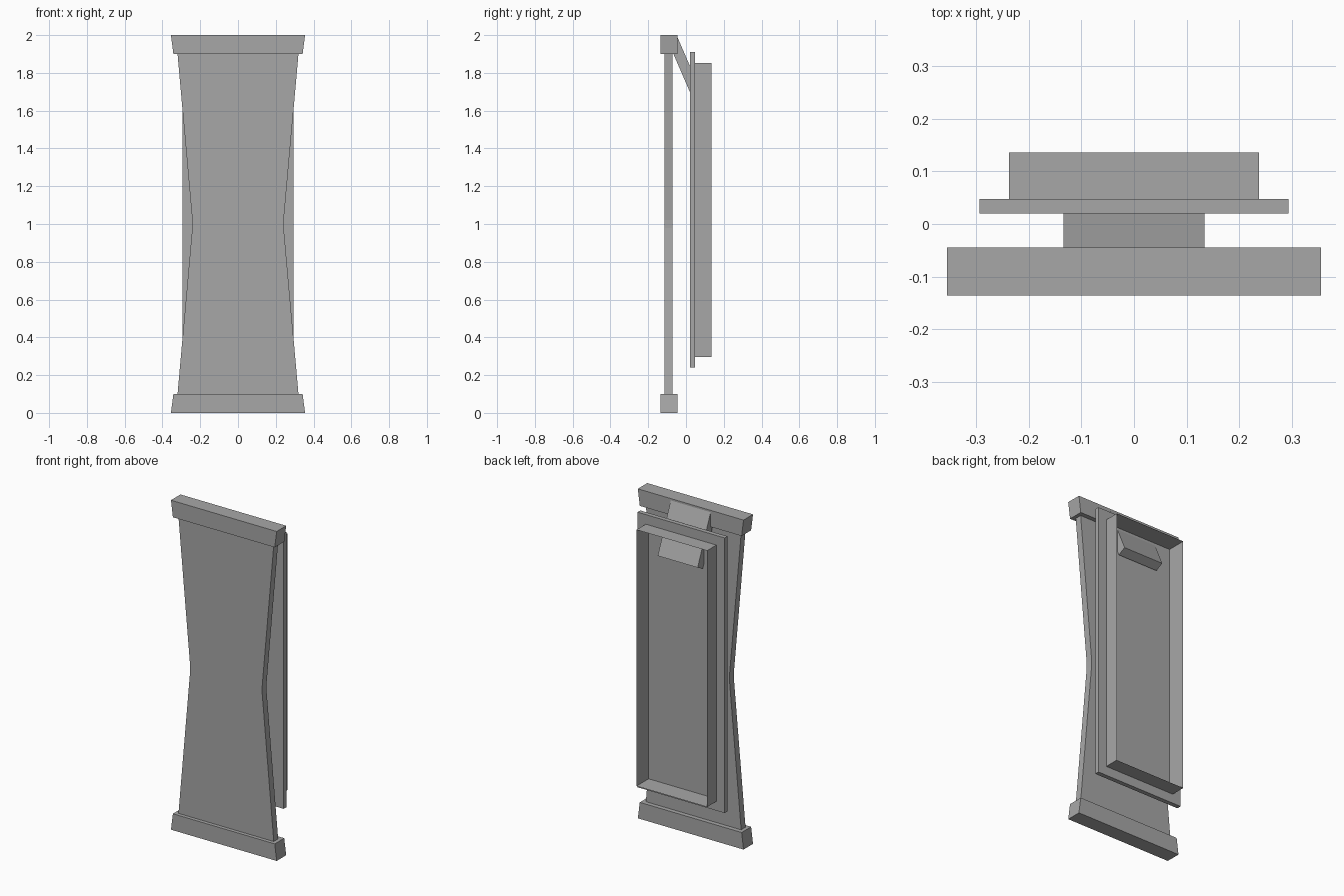
import bpy
import bmesh

cube = bpy.data.objects.get("Cube")
if cube:
    bpy.data.objects.remove(cube, do_unlink=True)

grey = bpy.data.materials.new("plain_grey")
grey.use_nodes = True
colour = (0.39, 0.39, 0.39, 1)
grey.diffuse_color = colour
grey.node_tree.nodes["Principled BSDF"].inputs["Base Color"].default_value = colour


def loft(name, rings, start=True, end=True):
    """Join matching rings of points, with optional caps at the two ends."""
    bm = bmesh.new()
    loops = [[bm.verts.new(p) for p in ring] for ring in rings]
    n = len(loops[0])
    for a, b in zip(loops, loops[1:]):
        for i in range(n):
            j = (i + 1) % n
            bm.faces.new((a[i], a[j], b[j], b[i]))
    if start:
        bm.faces.new(loops[0][::-1])
    if end:
        bm.faces.new(loops[-1])
    bmesh.ops.recalc_face_normals(bm, faces=bm.faces)
    mesh = bpy.data.meshes.new(name)
    bm.to_mesh(mesh)
    bm.free()
    mesh.materials.append(grey)
    obj = bpy.data.objects.new(name, mesh)
    bpy.context.collection.objects.link(obj)


def mirrored(half_profile, y):
    """Mirror a (half width, z) profile across x = 0 at depth y."""
    right = [(w, y, z) for w, z in half_profile]
    return right + [(-x, y, z) for x, y, z in reversed(right)]


# Waisted front panel, its ends set into the caps
panel = [(0.324, 0.05), (0.32, 0.1), (0.242, 0.98), (0.242, 1.02),
         (0.32, 1.9), (0.324, 1.95)]
loft("front_panel", [mirrored(panel, y) for y in (-0.114, -0.072)])

# Tapered end caps
bottom = [(0.355, 0), (0.342, 0.1)]
top = [(w, 2 - z) for w, z in bottom]
for name, profile in (("bottom_cap", bottom), ("top_cap", top)):
    loft(name, [mirrored(profile, y) for y in (-0.136, -0.045)])

# Hollow back tray: front sheet, outer edge and flat border, open inside the rim
outer = [(0.293, 0.24), (0.293, 1.91)]
inner = [(0.237, 0.296), (0.237, 1.852)]
loft("back_plate", [mirrored(outer, 0.02), mirrored(outer, 0.047),
                    mirrored(inner, 0.047)], end=False)
loft("back_rim", [mirrored(inner, 0.02), mirrored(inner, 0.136)],
     start=False, end=False)

# Slanted brace from the top cap through the tray
side = [(-0.05, 2), (0.08, 1.7), (0.031, 1.675), (-0.099, 1.975)]
loft("slanted_brace", [[(x, y, z) for y, z in side] for x in (-0.134, 0.134)])
